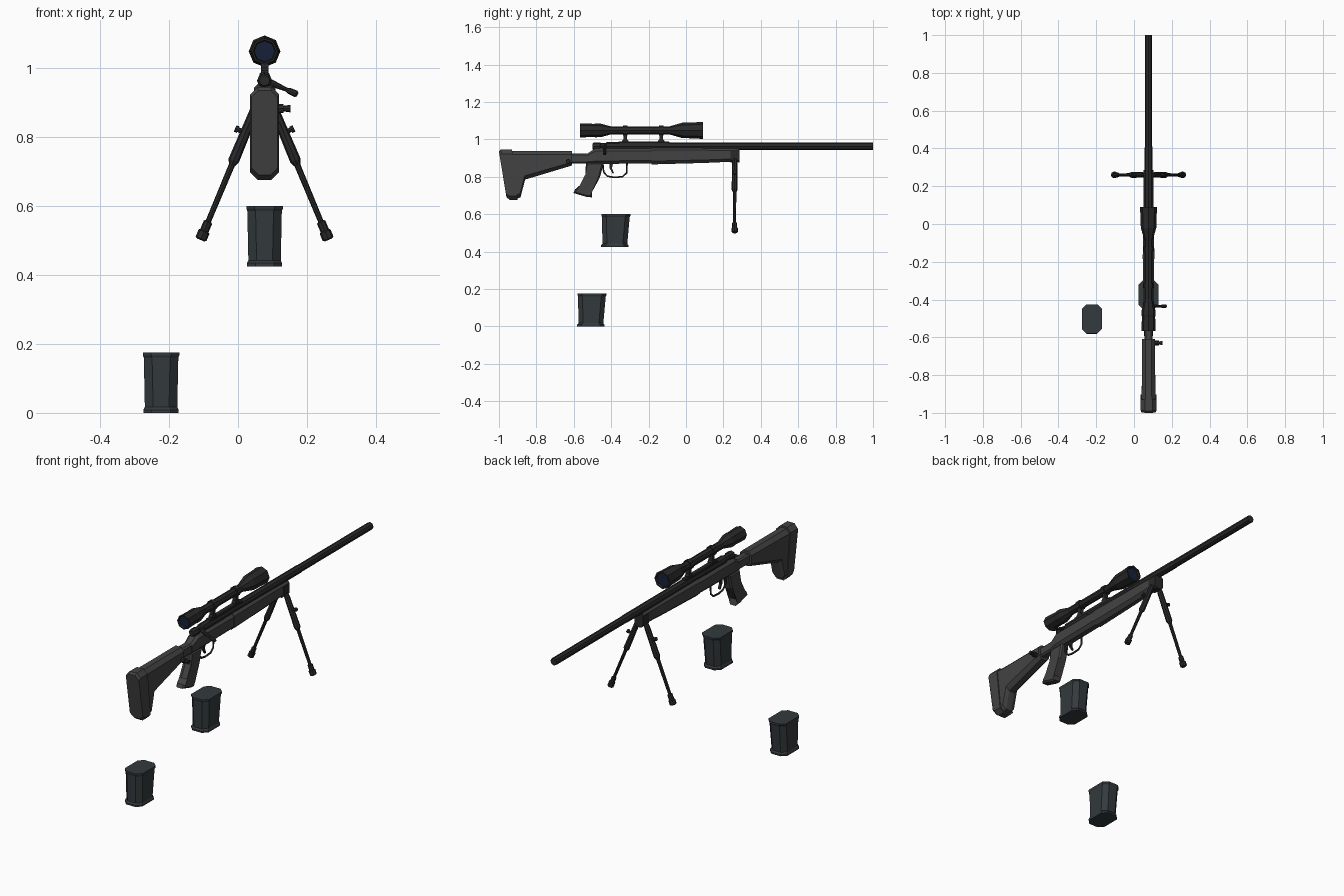
import bpy, bmesh, math
from mathutils import Vector

if "Cube" in bpy.data.objects:
    bpy.data.objects.remove(bpy.data.objects["Cube"])

X = 0.077   # centre line of the rifle


def material(name, col):
    m = bpy.data.materials.new(name)
    m.diffuse_color = (*col, 1)
    m.use_nodes = True
    m.node_tree.nodes["Principled BSDF"].inputs["Base Color"].default_value = m.diffuse_color
    return m


STOCK = material("stock_grey", (0.055, 0.055, 0.055))
METAL = material("dark_metal", (0.022, 0.022, 0.022))
MAG = material("magazine_grey", (0.033, 0.042, 0.046))
LENS = material("lens_blue", (0.008, 0.015, 0.04))


def finish(name, bm, mat):
    bmesh.ops.recalc_face_normals(bm, faces=bm.faces)
    me = bpy.data.meshes.new(name)
    bm.to_mesh(me)
    bm.free()
    me.materials.append(mat)
    ob = bpy.data.objects.new(name, me)
    bpy.context.collection.objects.link(ob)
    return ob


def loft(name, rings, mat):
    """Skin a list of equal-length point rings and cap both ends."""
    bm = bmesh.new()
    vs = [[bm.verts.new(p) for p in r] for r in rings]
    n = len(rings[0])
    for a, b in zip(vs, vs[1:]):
        for i in range(n):
            j = (i + 1) % n
            bm.faces.new((a[i], a[j], b[j], b[i]))
    bm.faces.new(vs[0])
    bm.faces.new(vs[-1])
    return finish(name, bm, mat)


def octagon(u0, u1, v0, v1, c):
    """Rectangle with chamfered corners."""
    return [(u0 + c, v0), (u1 - c, v0), (u1, v0 + c), (u1, v1 - c),
            (u1 - c, v1), (u0 + c, v1), (u0, v1 - c), (u0, v0 + c)]


def section(y, top, bottom, hw, c, lean=0.0):
    """Chamfered cross-section across the rifle; lean shifts its lower end in y."""
    return [(X + u, y + lean * (top - v) / (top - bottom), v)
            for u, v in octagon(-hw, hw, bottom, top, c)]


def turned(name, start, direction, profile, mat, sides=8):
    """Turned part: profile holds (distance along axis, radius)."""
    d = Vector(direction).normalized()
    side = d.cross(Vector((0, 0, 1)))
    side = side.normalized() if side.length > 1e-4 else Vector((1, 0, 0))
    up = side.cross(d)
    rings = []
    for t, r in profile:
        o = Vector(start) + d * t
        rings.append([o + r * (side * math.cos(a) + up * math.sin(a))
                      for a in (2 * math.pi * k / sides for k in range(sides))])
    return loft(name, rings, mat)


def plate(name, pts, hw, bevel, mat):
    """Side profile (y, z) extruded across the rifle with chamfered side edges."""
    bm = bmesh.new()
    a = [bm.verts.new((X - hw, y, z)) for y, z in pts]
    b = [bm.verts.new((X + hw, y, z)) for y, z in pts]
    caps = [bm.faces.new(a), bm.faces.new(b)]
    for i in range(len(pts)):
        j = (i + 1) % len(pts)
        bm.faces.new((a[i], a[j], b[j], b[i]))
    if bevel:
        bmesh.ops.bevel(bm, geom=[e for f in caps for e in f.edges],
                        offset=bevel, segments=1, affect='EDGES')
    return finish(name, bm, mat)


# Butt pad, stock and folding joint
loft("butt_pad", [section(-1.0, .935, .69, .038, .02, .04),
                  section(-.99, .945, .675, .042, .022, .05),
                  section(-.93, .945, .675, .042, .022, .03)], STOCK)
loft("stock_body", [section(-.94, .938, .682, .037, .02, .035),
                    section(-.915, .938, .69, .037, .02, .03),
                    section(-.88, .938, .785, .036, .02, .02),
                    section(-.61, .938, .86, .034, .018)], STOCK)
loft("stock_joint", [section(-.62, .925, .872, .022, .008),
                     section(-.5, .925, .872, .022, .008)], STOCK)
turned("joint_latch", (X, -.63, .882), (1, 0, 0),
       [(0, .013), (.055, .013), (.055, .008), (.075, .011)], METAL)

# Receiver, fore-end and grip
loft("receiver", [section(-.53, .922, .87, .024, .01),
                  section(-.48, .955, .868, .03, .016),
                  section(-.18, .955, .872, .03, .016)], STOCK)
loft("fore_end", [section(-.185, .96, .866, .031, .018),
                  section(.1, .958, .874, .027, .016),
                  section(.28, .955, .882, .025, .015)], STOCK)
plate("pistol_grip", [(-.44, .875), (-.46, .797), (-.51, .722), (-.503, .69),
                      (-.53, .692), (-.602, .713), (-.594, .732), (-.562, .748),
                      (-.53, .81), (-.535, .875)], .024, .008, STOCK)

# Barrel and bolt
turned("barrel", (X, 0, .963), (0, 1, 0),
       [(-.3, .021), (.4, .021), (.41, .0195), (1.0, .0195)], METAL)
turned("bolt", (X, -.5, .963), (0, 1, 0),
       [(0, .015), (.008, .021), (.04, .021), (.045, .017), (.07, .017),
        (.075, .022), (.25, .022)], METAL)
turned("bolt_handle", (X, -.435, .965), (.095, 0, -.042),
       [(0, .01), (.02, .01), (.07, .006), (.078, .009), (.1, .01), (.105, .005)], METAL)

# Trigger and guard
guard = bpy.data.curves.new("trigger_guard", 'CURVE')
guard.dimensions = '3D'
guard.bevel_depth = .005
guard.bevel_resolution = 1
path = [(-.445, .872), (-.44, .825), (-.42, .803), (-.385, .797),
        (-.34, .8), (-.318, .82), (-.315, .872)]
sp = guard.splines.new('POLY')
sp.points.add(len(path) - 1)
for p, (y, z) in zip(sp.points, path):
    p.co = (X, y, z, 1)
guard.materials.append(METAL)
bpy.context.collection.objects.link(bpy.data.objects.new("trigger_guard", guard))
plate("trigger", [(-.41, .872), (-.39, .872), (-.396, .845), (-.385, .82),
                  (-.392, .817), (-.408, .845)], .006, 0, METAL)

# Scope with hollow ends, lenses, rail and mounts
SZ = 1.048
turned("scope_body", (X, 0, SZ), (0, 1, 0),
       [(-.555, .03), (-.567, .033), (-.567, .038), (-.49, .035), (-.485, .037),
        (-.455, .036), (-.4, .021), (-.09, .021), (-.02, .041), (.05, .043),
        (.09, .046), (.09, .039), (.075, .036)], METAL)
turned("rear_lens", (X, -.557, SZ), (0, 1, 0), [(0, .03), (.004, .03)], LENS)
turned("front_lens", (X, .076, SZ), (0, 1, 0), [(0, .036), (.004, .036)], LENS)
plate("scope_rail", [(-.365, .965), (-.36, .988), (-.09, .988), (-.08, .965)],
      .014, .004, METAL)
for tag, y in (("rear", -.325), ("front", -.132)):
    turned(tag + "_scope_ring", (X, y - .013, SZ), (0, 1, 0),
           [(0, .026), (.026, .026)], METAL)
    plate(tag + "_scope_post", [(y - .018, .98), (y - .018, .992), (y - .009, 1.0),
                                (y - .009, 1.03), (y + .009, 1.03), (y + .009, 1.0),
                                (y + .018, .992), (y + .018, .98)], .011, 0, METAL)

# Bipod: mount plus a mirrored pair of legs
loft("bipod_mount", [section(.237, .95, .875, .026, .012),
                     section(.287, .95, .875, .026, .012)], METAL)
for tag, s in (("left", -1), ("right", 1)):
    top = Vector((X + s * .022, .26, .893))
    foot = Vector((X + s * .184, .26, .505))
    d = foot - top
    L = d.length
    turned(tag + "_bipod_leg", top, d,
           [(0, .011), (.02, .014), (.175, .016), (.19, .009), (L - .055, .008),
            (L - .052, .013), (L - .025, .013), (L - .022, .017), (L, .017),
            (L + .004, .011)], METAL)
    turned(tag + "_leg_knob", top + d * .21, (s, 0, .45),
           [(0, .007), (.022, .007), (.022, .01), (.032, .01)], METAL)

# Two identical magazines: one below the receiver, one on the ground
LEVELS = [(.425, -.454, -.308, .051), (.434, -.454, -.308, .051),
          (.442, -.447, -.314, .047), (.585, -.449, -.301, .05),
          (.592, -.452, -.297, .053), (.6, -.452, -.297, .053)]
for name, dx, dy, dz in (("hanging_magazine", 0, 0, 0),
                         ("ground_magazine", -.3, -.128, -.425)):
    loft(name, [[(X + dx + u, v + dy, z + dz)
                 for u, v in octagon(-hw, hw, y0, y1, .024)]
                for z, y0, y1, hw in LEVELS], MAG)
